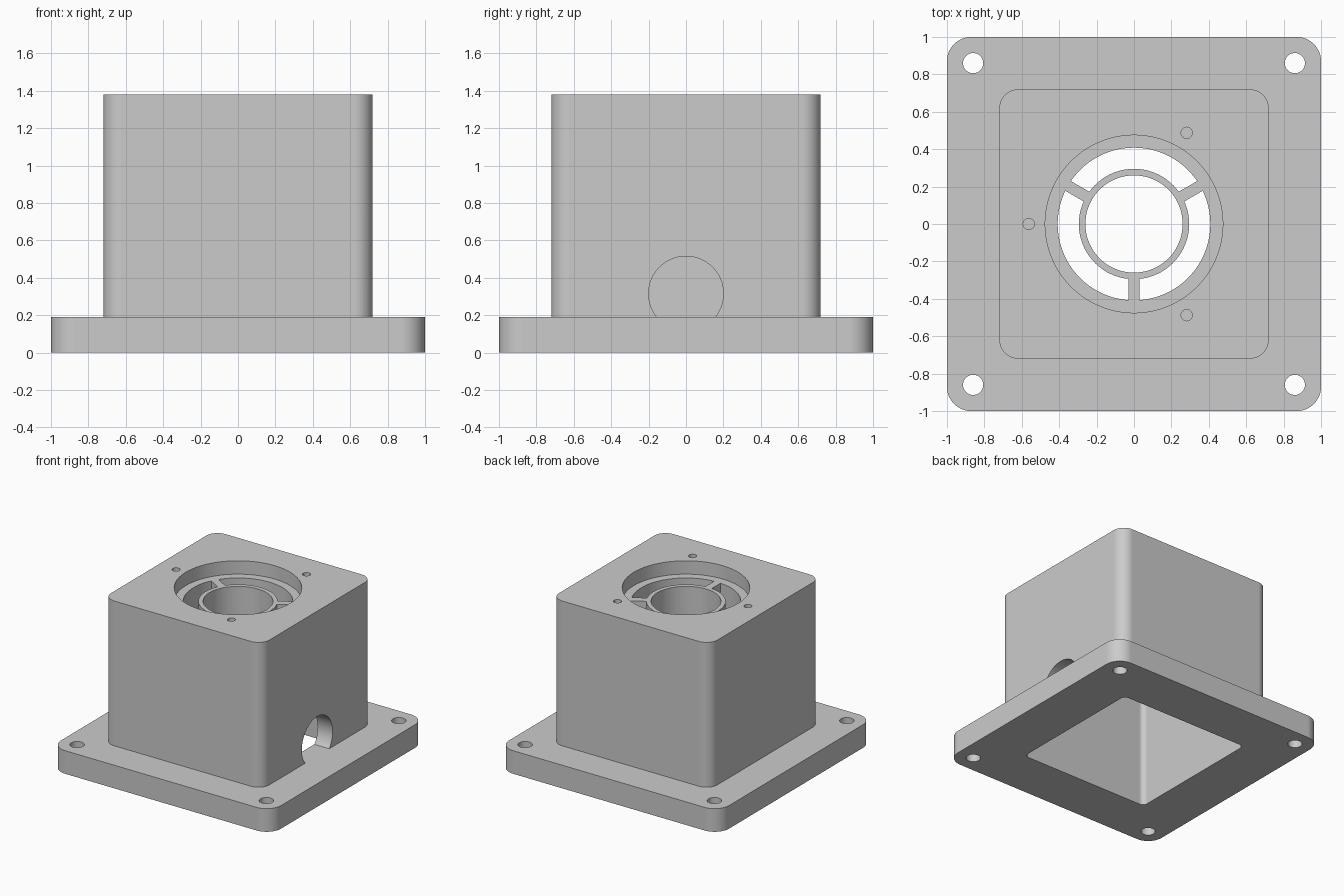
import bpy, bmesh, math

cube = bpy.data.objects.get("Cube")
if cube:
    bpy.data.objects.remove(cube, do_unlink=True)

grey = bpy.data.materials.new("light grey")
grey.use_nodes = True
GREY = (0.6, 0.6, 0.6, 1.0)
grey.diffuse_color = GREY
grey.node_tree.nodes["Principled BSDF"].inputs["Base Color"].default_value = GREY


def arc(cx, cy, r, a0, a1, n):
    """Points along an arc, angles in degrees."""
    angles = [math.radians(a0 + (a1 - a0) * i / n) for i in range(n + 1)]
    return [(cx + r * math.cos(a), cy + r * math.sin(a)) for a in angles]


def circle(cx, cy, r, n=48):
    return arc(cx, cy, r, 0, 360, n)[:-1]


def rounded_square(half, r):
    c = half - r
    pts = []
    for i, (sx, sy) in enumerate([(1, 1), (-1, 1), (-1, -1), (1, -1)]):
        pts += arc(sx * c, sy * c, r, 90 * i, 90 * i + 90, 12)
    return pts


def prism(name, outline, z0, z1):
    """Extrude a closed outline from z0 to z1."""
    bm = bmesh.new()
    face = bm.faces.new([bm.verts.new((x, y, z0)) for x, y in outline])
    top = bmesh.ops.extrude_face_region(bm, geom=[face])["geom"]
    verts = [g for g in top if isinstance(g, bmesh.types.BMVert)]
    bmesh.ops.translate(bm, verts=verts, vec=(0, 0, z1 - z0))
    bmesh.ops.recalc_face_normals(bm, faces=bm.faces)
    mesh = bpy.data.meshes.new(name)
    bm.to_mesh(mesh)
    bm.free()
    mesh.materials.append(grey)
    obj = bpy.data.objects.new(name, mesh)
    bpy.context.collection.objects.link(obj)
    return obj


def activate(obj):
    for o in bpy.context.selected_objects:
        o.select_set(False)
    obj.select_set(True)
    bpy.context.view_layer.objects.active = obj


def combine(obj, tool, operation):
    """Apply a boolean and discard the tool."""
    activate(obj)
    mod = obj.modifiers.new("boolean", 'BOOLEAN')
    mod.operation = operation
    mod.solver = 'EXACT'
    mod.object = tool
    bpy.ops.object.modifier_apply(modifier=mod.name)
    bpy.data.objects.remove(tool, do_unlink=True)


def cut(name, outline, z0, z1):
    combine(housing, prism(name, outline, z0, z1), 'DIFFERENCE')


TOP, PLATE_TOP = 1.38, 0.19
RECESS, ROOF = 1.27, 1.0

# Box with the round side port
housing = prism("housing", rounded_square(0.72, 0.1), 0.1, TOP)
port = prism("port_cutter", circle(0, 0, 0.2, 64), 0.4, 1.0)
port.rotation_euler = (0, math.pi / 2, 0)
port.location = (0, 0, 0.315)
bpy.context.view_layer.update()
combine(housing, port, 'DIFFERENCE')

# Mounting plate, then the cavity open at the bottom
combine(housing, prism("plate", rounded_square(1.0, 0.13), 0, PLATE_TOP), 'UNION')
cut("cavity_cutter", rounded_square(0.585, 0.04), -0.1, ROOF)

# Round recess and central bore in the top
cut("recess_cutter", circle(0, 0, 0.475, 96), RECESS, TOP + 0.1)
cut("bore_cutter", circle(0, 0, 0.26, 64), ROOF - 0.1, RECESS + 0.05)

# Three vents separated by parallel-sided spokes
R_IN, R_OUT, SPOKE = 0.295, 0.408, 0.03
for mid in (90, 210, 330):
    a_out = 60 - math.degrees(math.asin(SPOKE / R_OUT))
    a_in = 60 - math.degrees(math.asin(SPOKE / R_IN))
    sector = (arc(0, 0, R_OUT, mid - a_out, mid + a_out, 28)
              + arc(0, 0, R_IN, mid + a_in, mid - a_in, 28))
    cut("vent_cutter", sector, ROOF - 0.1, RECESS + 0.05)

# Blind screw holes around the recess
for deg in (60, 180, 300):
    a = math.radians(deg)
    cut("screw_cutter", circle(0.563 * math.cos(a), 0.563 * math.sin(a), 0.03, 24),
        TOP - 0.2, TOP + 0.1)

# Through holes at the plate corners
for sx in (-1, 1):
    for sy in (-1, 1):
        cut("bolt_cutter", circle(sx * 0.86, sy * 0.86, 0.054, 32), -0.1, PLATE_TOP + 0.1)

# Smooth curved walls, crisp edges, flat planes
activate(housing)
bpy.ops.object.shade_smooth_by_angle(angle=math.radians(30))
weighted = housing.modifiers.new("flat_planes", 'WEIGHTED_NORMAL')
weighted.keep_sharp = True
